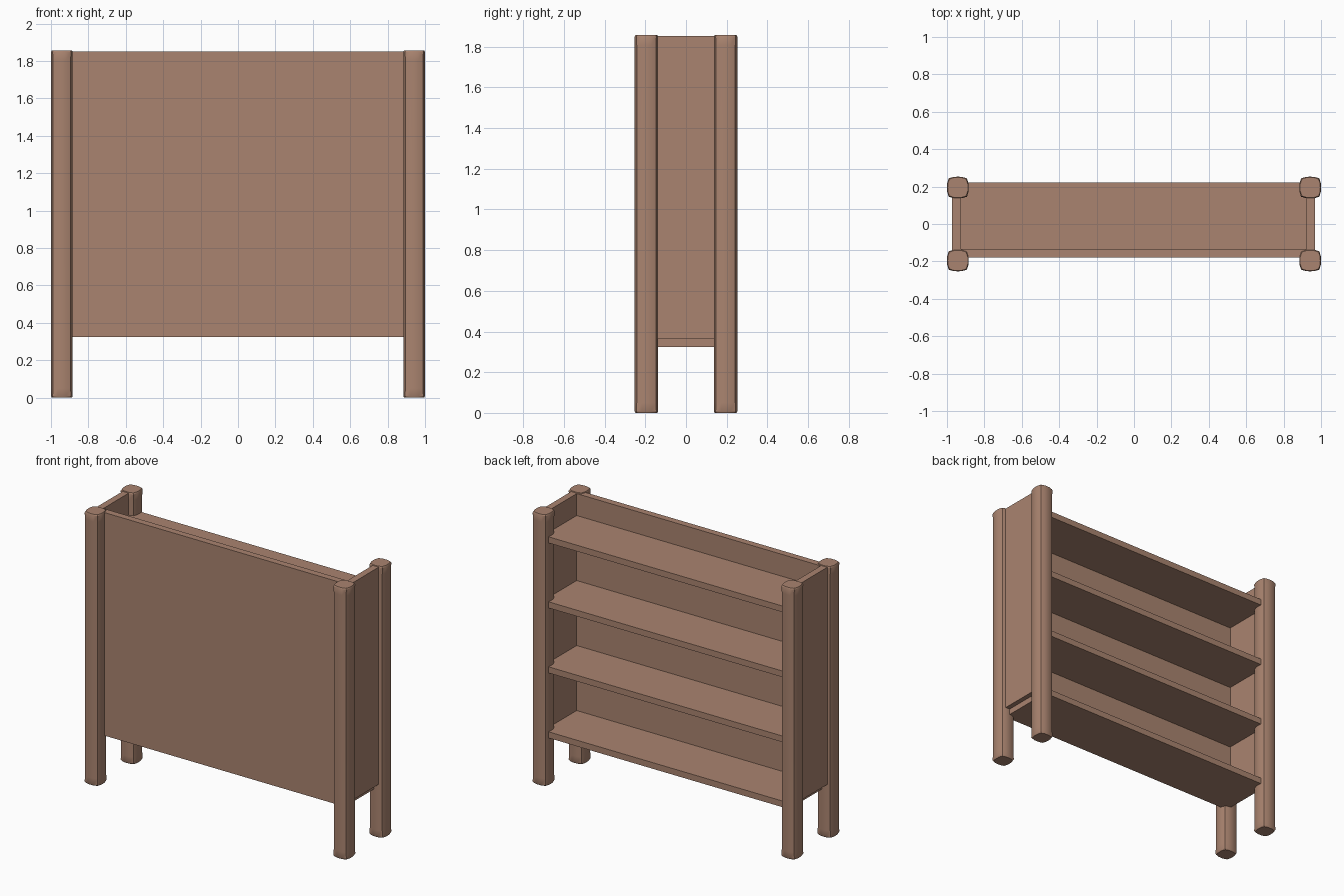
import bpy, bmesh

if "Cube" in bpy.data.objects:
    bpy.data.objects.remove(bpy.data.objects["Cube"])

mat = bpy.data.materials.new("brown_wood")
mat.diffuse_color = (0.40, 0.23, 0.16, 1)
mat.use_nodes = True
mat.node_tree.nodes["Principled BSDF"].inputs["Base Color"].default_value = mat.diffuse_color


def finish(name, bm):
    bmesh.ops.recalc_face_normals(bm, faces=bm.faces)
    me = bpy.data.meshes.new(name)
    bm.to_mesh(me)
    bm.free()
    ob = bpy.data.objects.new(name, me)
    bpy.context.collection.objects.link(ob)
    me.materials.append(mat)
    return ob


def board(name, x0, x1, y0, y1, z0, z1):
    bm = bmesh.new()
    bmesh.ops.create_cube(bm, size=1)
    for v in bm.verts:
        v.co.x = x0 + (v.co.x + 0.5) * (x1 - x0)
        v.co.y = y0 + (v.co.y + 0.5) * (y1 - y0)
        v.co.z = z0 + (v.co.z + 0.5) * (z1 - z0)
    return finish(name, bm)


def section(corner, mid, scale):
    # Bulged square: one quarter side repeated by 90 degree turns
    side = [(corner, -corner), (mid - 0.001, -0.022), (mid, 0), (mid - 0.001, 0.022)]
    pts = []
    for k in range(4):
        pts += [(x * scale, y * scale) for x, y in side]
        side = [(-y, x) for x, y in side]
    return pts


def leg(name, cx, cy, height):
    # Ends are slightly tapered with crisper corners than the shaft
    levels = [(0, 0.048, 0.93), (0.008, 0.049, 1), (0.05, 0.047, 1),
              (height - 0.05, 0.047, 1), (height - 0.008, 0.049, 1), (height, 0.048, 0.93)]
    bm = bmesh.new()
    rings = [[bm.verts.new((cx + x, cy + y, z)) for x, y in section(c, 0.058, s)]
             for z, c, s in levels]
    n = len(rings[0])
    for a, b in zip(rings, rings[1:]):
        for i in range(n):
            j = (i + 1) % n
            bm.faces.new((a[i], a[j], b[j], b[i]))
    bm.faces.new(rings[0])
    bm.faces.new(rings[-1])
    ob = finish(name, bm)
    bpy.ops.object.select_all(action='DESELECT')
    ob.select_set(True)
    bpy.context.view_layer.objects.active = ob
    bpy.ops.object.shade_smooth_by_angle(angle=0.5)


# Four corner legs
for sx, side in ((-1, "left"), (1, "right")):
    for sy, end in ((-1, "front"), (1, "back")):
        leg(f"{end}_{side}_leg", sx * 0.942, sy * 0.195, 1.857)

# Closed front panel
board("front_panel", -0.93, 0.93, -0.18, -0.134, 0.325, 1.852)

# Side panels between the legs
board("left_side_panel", -0.972, -0.926, -0.18, 0.18, 0.365, 1.852)
board("right_side_panel", 0.922, 0.968, -0.18, 0.18, 0.365, 1.852)

# Shelves, open towards the back
for i in range(4):
    z = 0.325 + i * 0.445
    board(f"shelf_{i + 1}", -0.935, 0.935, -0.179, 0.222, z, z + 0.042)
